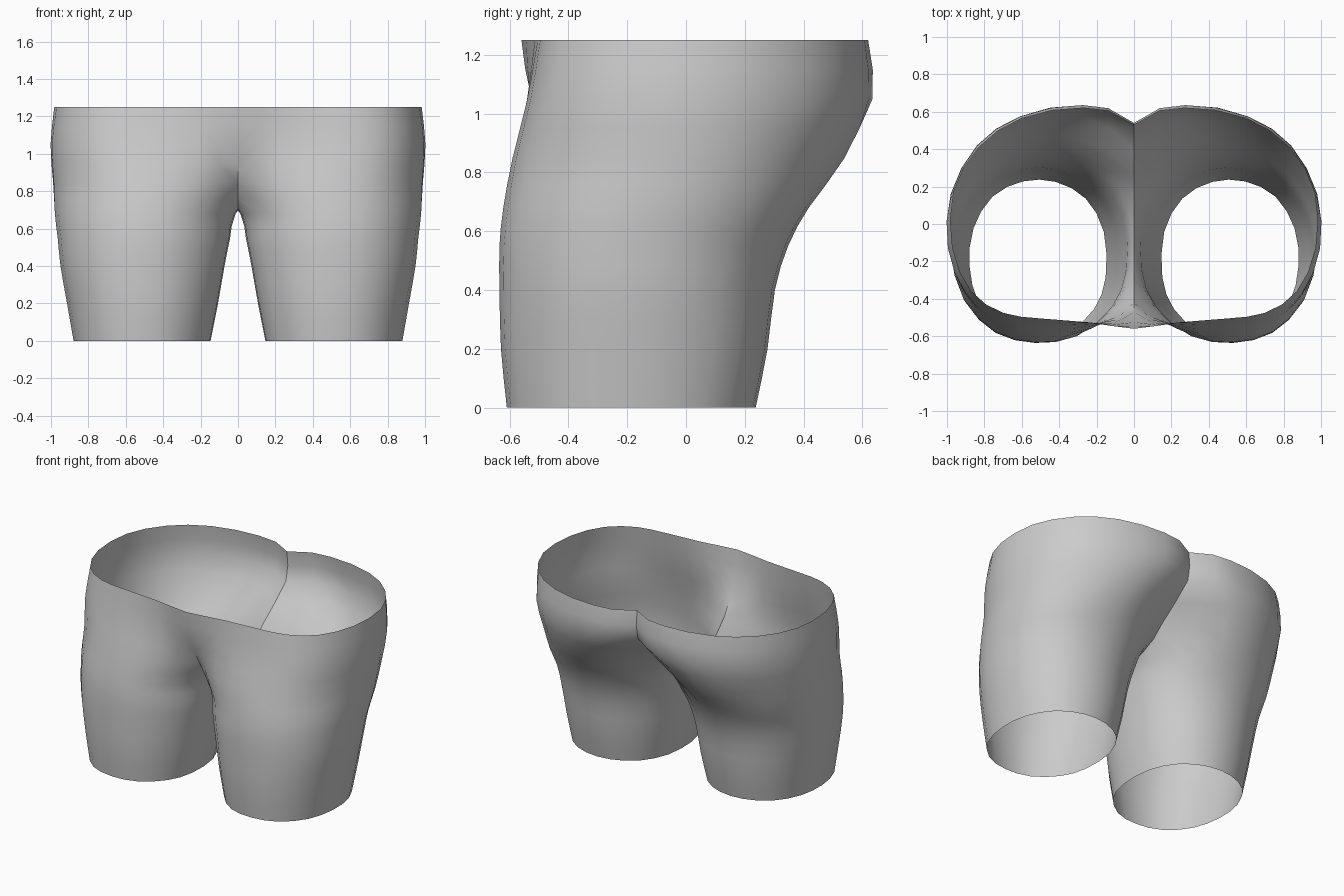
import bpy, bmesh, math
from mathutils import Vector

cube = bpy.data.objects.get("Cube")
if cube:
    bpy.data.objects.remove(cube)

# Column directions round the leg: front centre, round the outside, back centre, inner side
ANGLES = [218 + 27.4 * k for k in range(11)] + [520, 553]
STEPS = 2


def leg_ring(z, inner, outer, front, back):
    """Closed, slightly squared oval around one leg."""
    cx, cy = (inner + outer) / 2, (front + back) / 2
    rx, ry = (outer - inner) / 2, (back - front) / 2
    ring = []
    for angle in ANGLES:
        c, s = math.cos(math.radians(angle)), math.sin(math.radians(angle))
        k = (abs(c) ** 2.2 + abs(s) ** 2.2) ** (-1 / 2.2)
        ring.append(Vector((cx + rx * c * k, cy + ry * s * k, z)))
    return ring


def hip_ring(z, points):
    """Half of the hips; the last two points lie past the centre and are trimmed."""
    return [Vector((x, y, z)) for x, y in points]


def spline(a, b, c, d, t):
    return 0.5 * (2 * b + (c - a) * t + (2 * a - 5 * b + 4 * c - d) * t ** 2
                  + (3 * b - a - 3 * c + d) * t ** 3)


def refine_loop(p):
    n = len(p)
    return [spline(p[i - 1], p[i], p[(i + 1) % n], p[(i + 2) % n], s / STEPS)
            for i in range(n) for s in range(STEPS)]


def refine_rows(rows):
    rows = [[2 * a - b for a, b in zip(rows[0], rows[1])], *rows,
            [2 * a - b for a, b in zip(rows[-1], rows[-2])]]
    out = []
    for i in range(1, len(rows) - 2):
        for s in range(STEPS):
            out.append([spline(*col, s / STEPS) for col in zip(*rows[i - 1:i + 3])])
    return out + [rows[-2]]


# Thigh sections, then hip sections up to the waist
sections = [
    leg_ring(0, .145, .88, -.61, .235),
    leg_ring(.2, .105, .915, -.63, .275),
    leg_ring(.4, .07, .95, -.635, .30),
    leg_ring(.55, .04, .965, -.635, .345),
    leg_ring(.68, .01, .98, -.622, .415),
    hip_ring(.85, [(0, -.42), (.22, -.555), (.48, -.59), (.72, -.54), (.9, -.38),
                   (.985, -.13), (.965, .14), (.83, .36), (.6, .51), (.3, .52),
                   (0, .27), (-.1, .1), (-.12, -.2)]),
    hip_ring(1.05, [(0, -.525), (.22, -.535), (.5, -.54), (.73, -.5), (.9, -.37),
                    (.995, -.13), (.98, .16), (.84, .42), (.61, .575), (.28, .635),
                    (0, .52), (-.3, .1), (-.25, -.5)]),
    hip_ring(1.25, [(0, -.56), (.25, -.525), (.5, -.505), (.7, -.475), (.87, -.36),
                    (.97, -.13), (.965, .17), (.83, .41), (.6, .565), (.27, .62),
                    (0, .53), (-.35, .1), (-.25, -.55)]),
]
grid = refine_rows([refine_loop(ring) for ring in sections])

# Loft one side and trim it at the centre
bm = bmesh.new()
verts = [[bm.verts.new(p) for p in row] for row in grid]
for low, high in zip(verts, verts[1:]):
    for j in range(len(low)):
        k = (j + 1) % len(low)
        bm.faces.new((low[j], low[k], high[k], high[j]))
bmesh.ops.bisect_plane(bm, geom=bm.verts[:] + bm.edges[:] + bm.faces[:], dist=1e-4,
                       plane_co=(0, 0, 0), plane_no=(1, 0, 0), clear_inner=True)
for v in bm.verts:
    if abs(v.co.x) < 0.004:
        v.co.x = 0
bmesh.ops.remove_doubles(bm, verts=bm.verts[:], dist=0.002)
mesh = bpy.data.meshes.new("shorts")
bm.to_mesh(mesh)
bm.free()

# Grey cloth
cloth = bpy.data.materials.new("grey cloth")
cloth.use_nodes = True
cloth.diffuse_color = (.6, .6, .6, 1)
cloth.node_tree.nodes["Principled BSDF"].inputs["Base Color"].default_value = (.6, .6, .6, 1)
mesh.materials.append(cloth)

# Mirror into a pair of legs joined at the seam
shorts = bpy.data.objects.new("shorts", mesh)
bpy.context.collection.objects.link(shorts)
bpy.context.view_layer.objects.active = shorts
shorts.select_set(True)
mirror = shorts.modifiers.new("mirror", 'MIRROR')
mirror.merge_threshold = 0.003
bpy.ops.object.modifier_apply(modifier="mirror")
bpy.ops.object.shade_smooth_by_angle(angle=math.radians(50))
